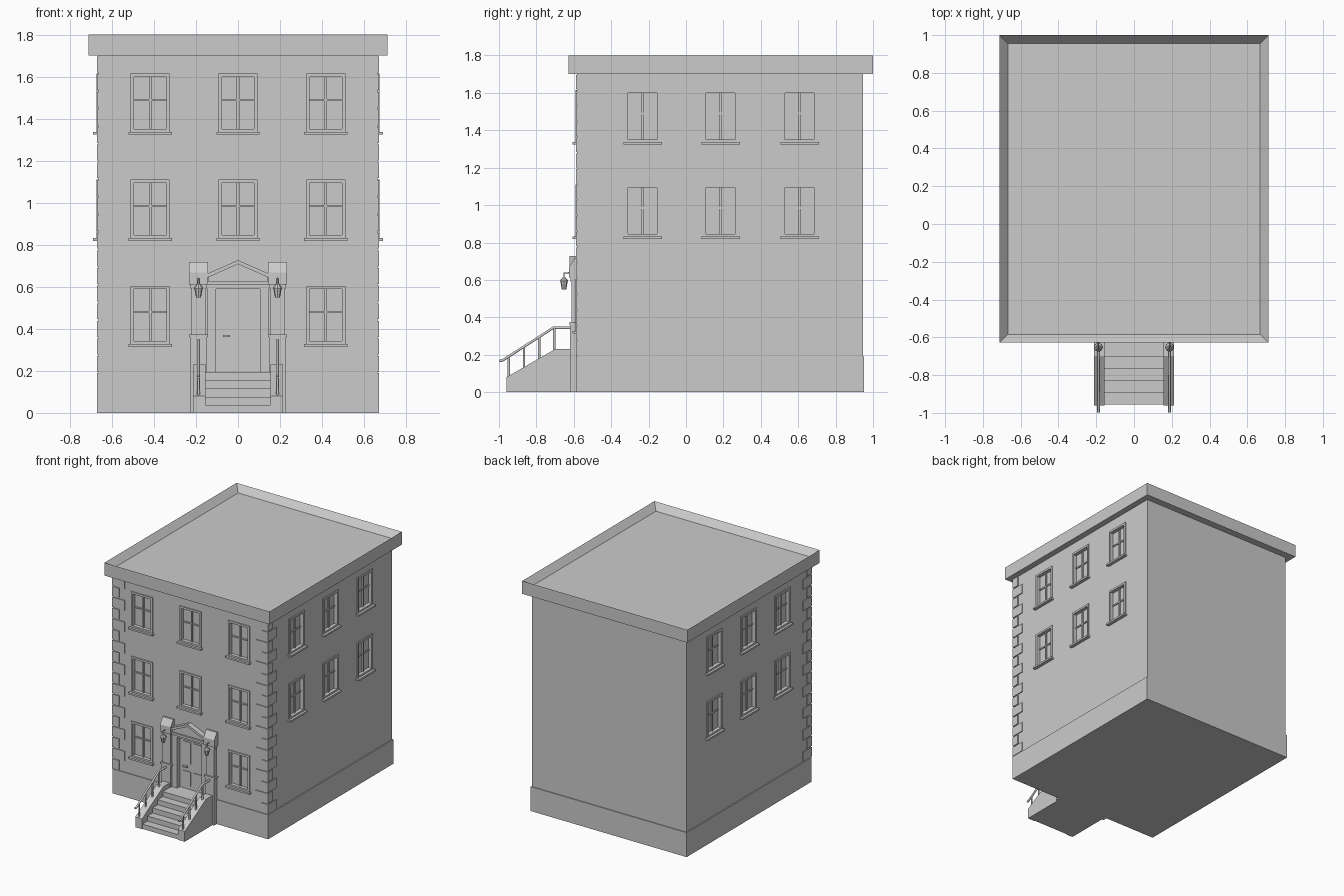
import bpy, bmesh
from mathutils import Vector

if "Cube" in bpy.data.objects:
    bpy.data.objects.remove(bpy.data.objects["Cube"], do_unlink=True)

stone = bpy.data.materials.new("grey stone")
stone.use_nodes = True
GREY = (0.6, 0.6, 0.6, 1)
stone.diffuse_color = GREY
stone.node_tree.nodes["Principled BSDF"].inputs["Base Color"].default_value = GREY


def finish(name, bm):
    bmesh.ops.recalc_face_normals(bm, faces=bm.faces)
    mesh = bpy.data.meshes.new(name)
    bm.to_mesh(mesh)
    bm.free()
    mesh.materials.append(stone)
    ob = bpy.data.objects.new(name, mesh)
    bpy.context.collection.objects.link(ob)
    return ob


def add_box(bm, x, y, z):
    """Box from three (low, high) ranges."""
    verts = bmesh.ops.create_cube(bm, size=1)["verts"]
    for v in verts:
        for i, (a, b) in enumerate((x, y, z)):
            v.co[i] = a + (b - a) * (v.co[i] + 0.5)


def boxes(name, *ranges):
    bm = bmesh.new()
    for r in ranges:
        add_box(bm, *r)
    return finish(name, bm)


def prism(name, pts, axis, lo, hi):
    """Extrude a profile along x (points are y, z) or y (points are x, z)."""
    bm = bmesh.new()
    make = (lambda p: (lo, p[0], p[1])) if axis == 0 else (lambda p: (p[0], lo, p[1]))
    face = bm.faces.new([bm.verts.new(make(p)) for p in pts])
    out = bmesh.ops.extrude_face_region(bm, geom=[face])["geom"]
    shift = Vector((hi - lo, 0, 0)) if axis == 0 else Vector((0, hi - lo, 0))
    bmesh.ops.translate(bm, vec=shift, verts=[g for g in out if isinstance(g, bmesh.types.BMVert)])
    return finish(name, bm)


def cone(name, x, y, z, r_low, r_high, height, sides=8):
    bm = bmesh.new()
    bmesh.ops.create_cone(bm, cap_ends=True, segments=sides, radius1=r_low,
                          radius2=r_high, depth=height)
    bmesh.ops.translate(bm, vec=(x, y, z + height / 2), verts=bm.verts)
    return finish(name, bm)


def tube(name, pts, radius):
    curve = bpy.data.curves.new(name, "CURVE")
    curve.dimensions = "3D"
    curve.bevel_depth = radius
    curve.bevel_resolution = 1
    curve.use_fill_caps = True
    sp = curve.splines.new("POLY")
    sp.points.add(len(pts) - 1)
    for p, co in zip(sp.points, pts):
        p.co = (*co, 1)
    curve.materials.append(stone)
    ob = bpy.data.objects.new(name, curve)
    bpy.context.collection.objects.link(ob)


# Building shell
W, FRONT, BACK = 0.665, -0.582, 0.945
walls = boxes("walls", ((-W, W), (FRONT, BACK), (0.1, 1.72)))
boxes("plinth", ((-0.672, 0.672), (-0.588, 0.952), (0, 0.19)))

# Cornice with sunken roof
cornice = boxes("cornice", ((-0.712, 0.712), (-0.628, 1.0), (1.7, 1.8)))
bm = bmesh.new()
bm.from_mesh(cornice.data)
top = max(bm.faces, key=lambda f: f.calc_center_median().z)
bmesh.ops.inset_region(bm, faces=[top], thickness=0.062)
bmesh.ops.translate(bm, vec=(0, 0, -0.05), verts=top.verts)
bm.to_mesh(cornice.data)
bm.free()

# Windows: cut openings, then frame, bars and sill
SIDES = {
    "front": lambda u, d: ((u[0], u[1]), (FRONT - d[1], FRONT - d[0])),
    "left": lambda u, d: ((W + d[0], W + d[1]), u),
    "right": lambda u, d: ((-W - d[1], -W - d[0]), u),
}
cutter_bm = bmesh.new()
HW, HT = 0.093, 0.28


def window(side, c, z):
    def part(u0, u1, d0, d1, z0, z1):
        return (*SIDES[side]((c + u0, c + u1), (d0, d1)), (z + z0, z + z1))
    t = 0.016
    add_box(cutter_bm, *part(-HW + t, HW - t, -0.02, 0.05, t, HT - t))
    boxes(side + "_window_frame",
          part(-HW, -HW + t, -0.02, 0.008, 0, HT),
          part(HW - t, HW, -0.02, 0.008, 0, HT),
          part(-HW + t, HW - t, -0.02, 0.008, HT - t, HT),
          part(-HW + t, HW - t, -0.02, 0.008, 0, t))
    boxes(side + "_window_bars",
          part(-0.006, 0.006, -0.021, -0.01, t, HT - t),
          part(-HW + t, HW - t, -0.021, -0.012, 0.15, 0.16))
    boxes(side + "_window_sill", part(-0.103, 0.103, -0.01, 0.026, -0.011, 0.003))


for z in (0.325, 0.83, 1.335):
    for x in (-0.418, 0, 0.418):
        if x or z > 0.5:
            window("front", x, z)
    if z > 0.5:
        for y in (-0.232, 0.185, 0.607):
            window("left", y, z)
            window("right", y, z)

# Doorway opening
add_box(cutter_bm, (-0.105, 0.105), (-0.7, FRONT + 0.03), (0.192, 0.59))
cutter = finish("opening_cutter", cutter_bm)
cutter.hide_render = True
cutter.hide_viewport = True
cut = walls.modifiers.new("openings", "BOOLEAN")
cut.operation = "DIFFERENCE"
cut.solver = "EXACT"
cut.object = cutter

# Alternating corner blocks on the two front corners
COUNT = 18
step = (1.7 - 0.19) / COUNT
for s, label in ((-1, "right"), (1, "left")):
    bm = bmesh.new()
    for i in range(COUNT):
        n, m = (0.1, 0.05) if i % 2 else (0.05, 0.1)
        z = (0.19 + i * step + 0.004, 0.19 + (i + 1) * step - 0.004)
        xs = sorted((s * (W - n), s * 0.672))
        add_box(bm, xs, (-0.589, FRONT + 0.02), z)
        xs = sorted((s * (W - 0.02), s * 0.672))
        add_box(bm, xs, (-0.589, FRONT + m), z)
    finish(label + "_corner_blocks", bm)

# Door with raised panels, frame and handle
boxes("door", ((-0.105, 0.105), (-0.562, -0.545), (0.192, 0.59)))
boxes("door_panels", *[((x - 0.035, x + 0.035), (-0.567, -0.56), z)
                       for x in (-0.047, 0.047) for z in ((0.22, 0.33), (0.39, 0.56))])
boxes("door_handle", ((-0.072, -0.038), (-0.58, -0.56), (0.36, 0.371)))
boxes("door_frame", ((-0.147, -0.105), (-0.6, -0.56), (0.19, 0.61)),
      ((0.105, 0.147), (-0.6, -0.56), (0.19, 0.61)),
      ((-0.147, 0.147), (-0.6, -0.56), (0.59, 0.616)))

# Pediment: raised gable band over a recessed panel
prism("pediment_panel", [(-0.14, 0.612), (0.14, 0.612), (0.14, 0.65), (0, 0.71), (-0.14, 0.65)],
      1, -0.605, -0.57)
prism("pediment_band", [(-0.143, 0.645), (0, 0.708), (0.143, 0.645), (0.143, 0.664),
                        (0, 0.727), (-0.143, 0.664)], 1, -0.622, -0.57)
boxes("pediment_base", ((-0.143, 0.143), (-0.618, -0.57), (0.61, 0.628)))

# Pilasters, lamps, stair walls and railings, one set per side
slope = lambda y: 0.08 + (y + 0.96) * 0.15 / 0.26
for s, label in ((-1, "right"), (1, "left")):
    mid = s * 0.188

    def span(h, c=mid):
        return (c - h, c + h)

    boxes(label + "_pilaster",
          (span(0.034), (-0.612, -0.57), (0.19, 0.615)),
          (span(0.04), (-0.62, -0.57), (0, 0.362)),
          (span(0.046), (-0.624, -0.57), (0.36, 0.374)),
          (span(0.04), (-0.618, -0.57), (0.592, 0.616)))
    prism(label + "_capital", [(-0.57, 0.612), (-0.626, 0.612), (-0.626, 0.668),
                               (-0.595, 0.717), (-0.57, 0.717)], 0, *span(0.046))
    tube(label + "_lamp_bracket", [(mid, -0.615, 0.638), (mid, -0.652, 0.638),
                                   (mid, -0.652, 0.605)], 0.004)
    cone(label + "_lamp_body", mid, -0.652, 0.55, 0.012, 0.02, 0.043)
    cone(label + "_lamp_cap", mid, -0.652, 0.593, 0.024, 0.008, 0.02)

    prism(label + "_stair_wall", [(-0.96, 0), (-0.96, 0.08), (-0.7, 0.23), (-0.585, 0.23),
                                  (-0.585, 0)], 0, *sorted((s * 0.155, s * 0.213)))
    tube(label + "_handrail", [(mid, -0.997, 0.168), (mid, -0.98, 0.17), (mid, -0.71, 0.344),
                               (mid, -0.615, 0.344)], 0.008)
    for y in (-0.947, -0.866, -0.785, -0.704):
        tube(label + "_rail_post", [(mid, y, min(slope(y), 0.23) - 0.01),
                                    (mid, y, 0.17 + (y + 0.98) * 0.174 / 0.27)], 0.007)

# Steps
boxes("steps", *[((-0.157, 0.157), (y, -0.58), (0, 0.037 + i * 0.0395))
                 for i, y in enumerate((-0.955, -0.893, -0.83, -0.767, -0.704))])
